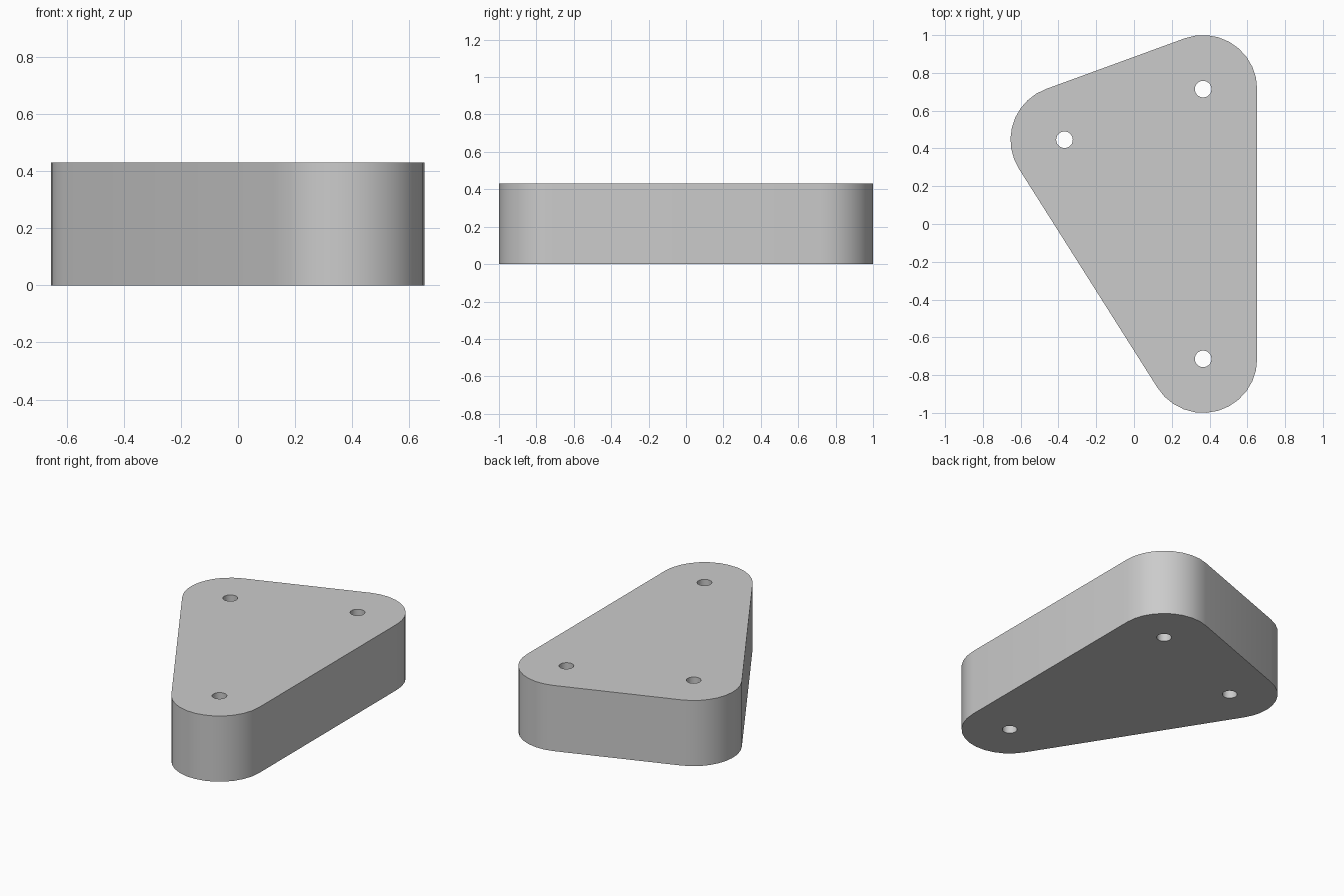
import bpy
import bmesh
from math import atan2, cos, sin, pi, radians
from mathutils import Vector

cube = bpy.data.objects.get("Cube")
if cube:
    bpy.data.objects.remove(cube, do_unlink=True)

HEIGHT = 0.43
CORNER_RADIUS = 0.286
HOLE_RADIUS = 0.044
# Corner centres, counter-clockwise; each one also carries a hole
CENTRES = [Vector((0.366, -0.714)), Vector((0.366, 0.714)), Vector((-0.368, 0.446))]


def arc(centre, radius, start, sweep, steps, closed=False):
    count = steps if closed else steps + 1
    return [(centre.x + radius * cos(start + sweep * i / steps),
             centre.y + radius * sin(start + sweep * i / steps), 0)
            for i in range(count)]


def add_loop(bm, points):
    verts = [bm.verts.new(p) for p in points]
    return [bm.edges.new((v, verts[(i + 1) % len(verts)])) for i, v in enumerate(verts)]


def outward_angle(a, b):
    d = b - a
    return atan2(-d.x, d.y)


# Rounded triangular outline: an arc at each corner joined by tangent sides
outline = []
for i, centre in enumerate(CENTRES):
    start = outward_angle(CENTRES[i - 1], centre)
    # atan2 of the outward normal (d.y, -d.x) of the next side
    end = outward_angle(centre, CENTRES[(i + 1) % 3])
    sweep = (end - start) % (2 * pi)
    outline += arc(centre, CORNER_RADIUS, start, sweep, max(6, round(sweep / radians(12))))

# Fill the profile around the holes, then extrude it to full height
bm = bmesh.new()
edges = add_loop(bm, outline)
for centre in CENTRES:
    edges += add_loop(bm, arc(centre, HOLE_RADIUS, 0, 2 * pi, 24, closed=True))
bmesh.ops.triangle_fill(bm, use_beauty=True, edges=edges)
grown = bmesh.ops.extrude_face_region(bm, geom=bm.faces[:], use_keep_orig=True)
top = [g for g in grown["geom"] if isinstance(g, bmesh.types.BMVert)]
bmesh.ops.translate(bm, verts=top, vec=(0, 0, HEIGHT))
bmesh.ops.recalc_face_normals(bm, faces=bm.faces[:])

mesh = bpy.data.meshes.new("triangular_block")
bm.to_mesh(mesh)
bm.free()
block = bpy.data.objects.new("triangular_block", mesh)
bpy.context.collection.objects.link(block)

# Plain grey finish
grey = bpy.data.materials.new("plain_grey")
grey.use_nodes = True
colour = (0.6, 0.6, 0.6, 1)
grey.diffuse_color = colour
grey.node_tree.nodes["Principled BSDF"].inputs["Base Color"].default_value = colour
mesh.materials.append(grey)

# Smooth the rounded walls, keep the rims crisp
bpy.ops.object.select_all(action="DESELECT")
block.select_set(True)
bpy.context.view_layer.objects.active = block
bpy.ops.object.shade_smooth_by_angle(angle=radians(30))
